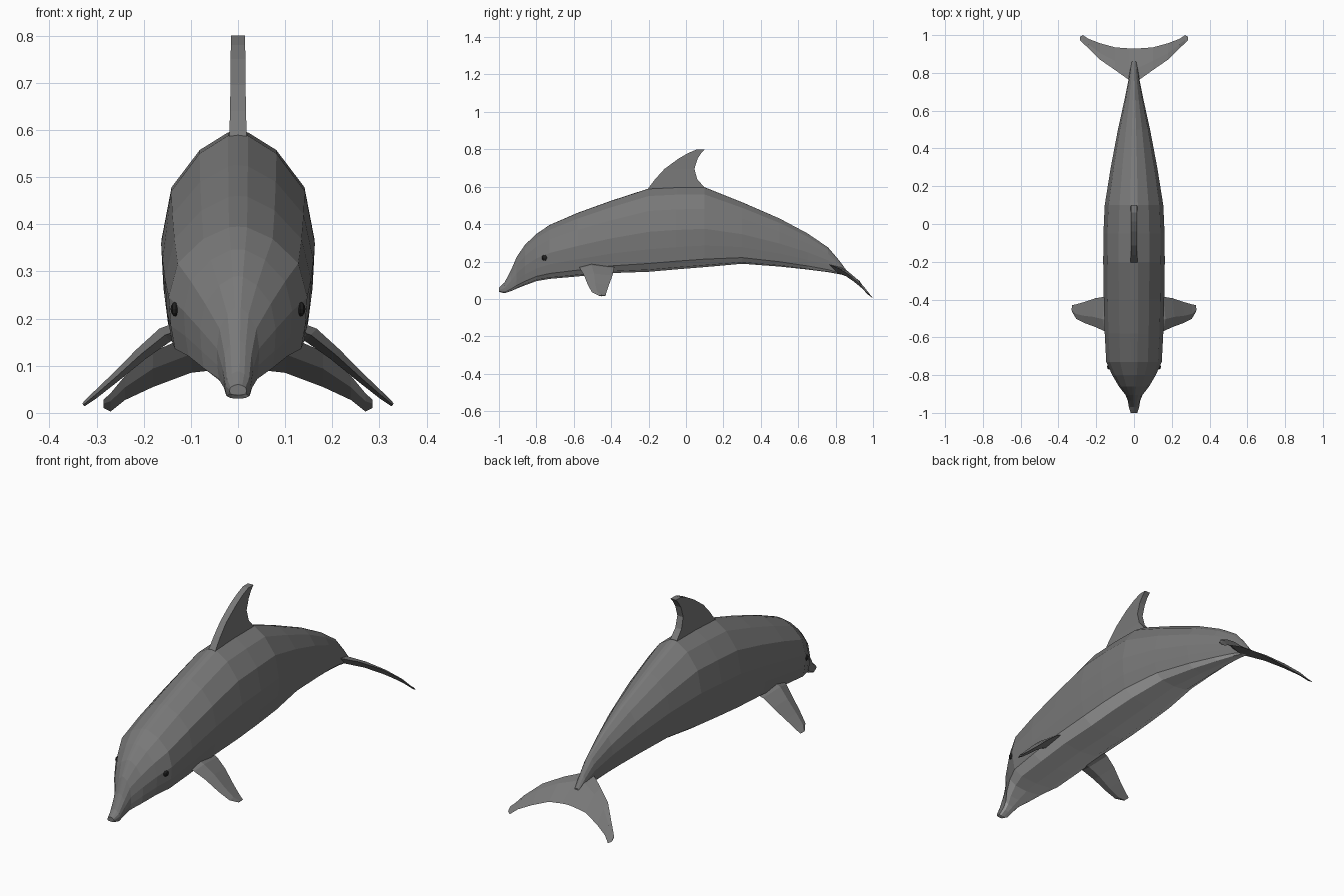
import bpy, bmesh
from mathutils import Vector

if "Cube" in bpy.data.objects:
    bpy.data.objects.remove(bpy.data.objects["Cube"])


def material(name, v):
    m = bpy.data.materials.new(name)
    m.diffuse_color = (v, v, v, 1)
    m.use_nodes = True
    m.node_tree.nodes["Principled BSDF"].inputs["Base Color"].default_value = m.diffuse_color
    return m


skin = material("skin_grey", .19)
pale = material("belly_pale", .9)
dark = material("eye_dark", .015)


def loft(name, rings, cap_start=True, mirror=False, merge=False, belly=()):
    """Skin a row of closed rings into a flat-shaded object."""
    bm = bmesh.new()
    rows = [[bm.verts.new(p) for p in r] for r in rings]
    n = len(rows[0])
    for a, b in zip(rows, rows[1:]):
        for i in range(n):
            j = (i + 1) % n
            f = bm.faces.new((a[i], a[j], b[j], b[i]))
            f.material_index = int(i in belly)
    if cap_start:
        bm.faces.new(rows[0])
    bm.faces.new(rows[-1])
    bmesh.ops.recalc_face_normals(bm, faces=bm.faces)
    me = bpy.data.meshes.new(name)
    bm.to_mesh(me)
    bm.free()
    me.materials.append(skin)
    if belly:
        me.materials.append(pale)
    ob = bpy.data.objects.new(name, me)
    bpy.context.collection.objects.link(ob)
    if mirror:
        m = ob.modifiers.new("mirror", 'MIRROR')
        m.use_mirror_merge = merge
    return ob


def rib(lead, trail, h, side):
    """Blade section: sharp leading and trailing edges, thickest forward."""
    a, b, s = Vector(lead), Vector(trail), Vector(side).normalized() * h
    return [a, a.lerp(b, .35) + s, b, a.lerp(b, .35) - s]


# Body: one faceted cross-section scaled to stations (y, top, bottom, half width)
half = [(.13, .995), (.5, .91), (.87, .73), (1, .48), (.97, .27), (.91, .1), (.6, .025)]
section = [(0, 1)] + half + [(0, 0)] + [(-x, z) for x, z in reversed(half)]
stations = [
    (-1.0, .06, .038, .018), (-.97, .088, .03, .027), (-.935, .155, .042, .033),
    (-.905, .225, .055, .045), (-.86, .29, .073, .08), (-.80, .347, .095, .115),
    (-.73, .395, .107, .147), (-.58, .46, .12, .155), (-.40, .525, .138, .16),
    (-.20, .59, .145, .163), (-.05, .597, .158, .162), (.10, .597, .17, .155),
    (.30, .517, .188, .123), (.50, .43, .173, .085), (.65, .35, .157, .052),
    (.76, .275, .143, .03), (.82, .205, .132, .02), (.86, .15, .125, .013)]
loft("body", [[(w * x, y, b + (t - b) * z) for x, z in section]
              for y, t, b, w in stations], belly=(6, 7, 8, 9))

# Dorsal fin: swept slab (z, front y, rear y, half thickness)
dorsal = [(.56, -.225, .10, .018), (.60, -.195, .095, .018), (.64, -.165, .06, .017),
          (.695, -.115, .045, .016), (.75, -.04, .062, .016),
          (.78, .012, .082, .015), (.80, .06, .10, .015)]
loft("dorsal_fin", [[(-h, f, z), (h, f, z), (h, r, z), (-h, r, z)]
                    for z, f, r, h in dorsal])

# Flippers: (x, z, front y, rear y, half thickness)
flipper = [(.11, .18, -.575, -.38, .02), (.155, .165, -.568, -.385, .018),
           (.205, .125, -.545, -.393, .014), (.26, .075, -.525, -.412, .01),
           (.305, .036, -.503, -.425, .007), (.328, .017, -.465, -.43, .004)]
loft("flippers", [rib((x, f, z), (x, r, z), h, (.65, 0, .75))
                  for x, z, f, r, h in flipper], mirror=True)

# Tail fluke: (x, front y, front z, rear y, rear z, half thickness)
fluke = [(0, .75, .188, .93, .095, .018), (.03, .765, .184, .93, .093, .017),
         (.10, .815, .165, .935, .085, .014), (.18, .87, .13, .957, .055, .011),
         (.24, .93, .078, .98, .027, .007), (.27, .957, .042, 1.0, .003, .004),
         (.285, .972, .028, .992, .01, .002)]
loft("tail_fluke", [rib((x, fy, fz), (x, ry, rz), h, (0, .45, .9))
                    for x, fy, fz, ry, rz, h in fluke],
     cap_start=False, mirror=True, merge=True)

# Eyes: shallow dark discs on the cheeks
for s, side in ((1, "left"), (-1, "right")):
    bpy.ops.mesh.primitive_uv_sphere_add(segments=8, ring_count=6, radius=.016,
                                         location=(s * .131, -.755, .22))
    eye = bpy.context.object
    eye.scale.x = .75
    eye.name = "eye_" + side
    eye.data.materials.append(dark)
